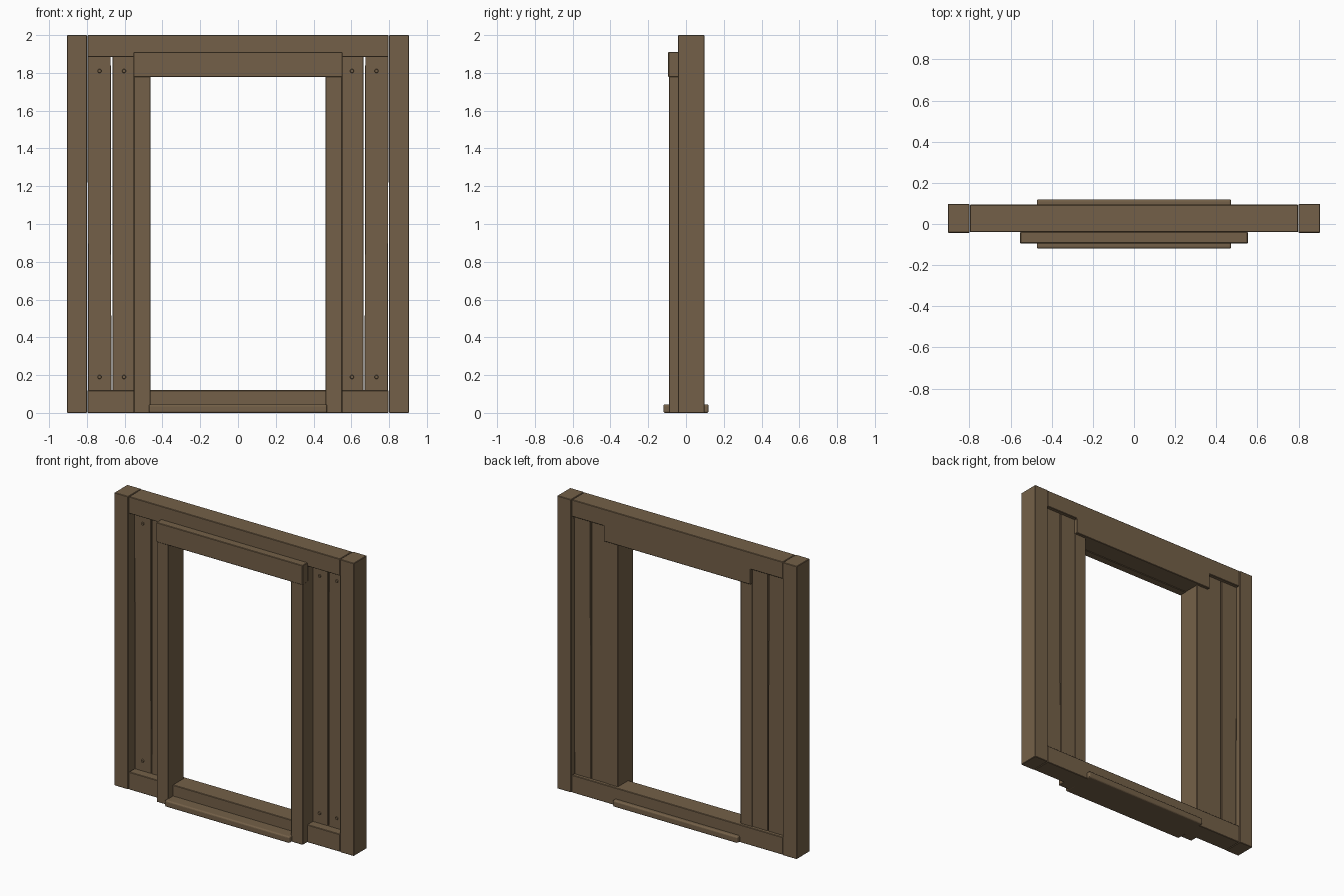
import bpy, bmesh, math
from mathutils import Matrix, Vector

if "Cube" in bpy.data.objects:
    bpy.data.objects.remove(bpy.data.objects["Cube"])

wood = bpy.data.materials.new("brown wood")
wood.diffuse_color = (0.175, 0.118, 0.065, 1)
wood.use_nodes = True
wood.node_tree.nodes["Principled BSDF"].inputs["Base Color"].default_value = wood.diffuse_color


def finish(name, bm, bevel=0.0, segments=1):
    bmesh.ops.recalc_face_normals(bm, faces=bm.faces)
    me = bpy.data.meshes.new(name)
    bm.to_mesh(me)
    bm.free()
    me.materials.append(wood)
    ob = bpy.data.objects.new(name, me)
    bpy.context.collection.objects.link(ob)
    if bevel:
        mod = ob.modifiers.new("edge", 'BEVEL')
        mod.width = bevel
        mod.segments = segments
    return ob


def box(name, x, y, z, bevel=0.003, segments=1, tilt=0.0):
    """Box from (min, max) ranges, optionally leaning a little in the front plane."""
    bm = bmesh.new()
    c = Vector([(a + b) / 2 for a, b in (x, y, z)])
    s = [b - a for a, b in (x, y, z)]
    m = (Matrix.Translation(c) @ Matrix.Rotation(tilt, 4, 'Y')
         @ Matrix.Diagonal((*s, 1)))
    bmesh.ops.create_cube(bm, size=1, matrix=m)
    return finish(name, bm, bevel, segments)


# header beam with a deeper middle over the opening
bm = bmesh.new()
outline = [(-0.797, 2.0), (-0.797, 1.885), (-0.553, 1.885), (-0.553, 1.78),
           (0.553, 1.78), (0.553, 1.885), (0.797, 1.885), (0.797, 2.0)]
face = bm.faces.new([bm.verts.new((x, -0.04, z)) for x, z in outline])
ext = bmesh.ops.extrude_face_region(bm, geom=[face])
bmesh.ops.translate(bm, vec=(0, 0.134, 0),
                    verts=[v for v in ext["geom"] if isinstance(v, bmesh.types.BMVert)])
finish("header_beam", bm, 0.003)

# bottom beam, front lintel and door sill
box("bottom_beam", (-0.797, 0.797), (-0.04, 0.094), (0, 0.12))
box("front_lintel", (-0.553, 0.553), (-0.094, -0.038), (1.777, 1.91))
box("door_sill", (-0.472, 0.472), (-0.12, 0.12), (0, 0.045), 0.01, 3)

for side, label in ((-1, "left"), (1, "right")):
    def span(a, b):
        return tuple(sorted((side * a, side * b)))

    # outer post and door jamb
    box(label + "_post", span(0.80, 0.905), (-0.043, 0.098), (0, 2))
    box(label + "_jamb", span(0.463, 0.552), (-0.09, 0.074), (0, 1.79))

    # two wall planks, slightly uneven so a thin gap shows between them
    box(label + "_inner_plank", span(0.545, 0.665), (0.02, 0.07), (0.10, 1.90), 0.002)
    box(label + "_outer_plank", span(0.672, 0.795), (0.02, 0.07), (0.10, 1.90), 0.002,
        tilt=-0.002 if side < 0 else 0.002)

    # round peg heads on the planks
    for px in (0.603, 0.733):
        for pz in (0.19, 1.81):
            bm = bmesh.new()
            m = (Matrix.Translation((side * px, 0.02, pz))
                 @ Matrix.Rotation(math.radians(90), 4, 'X'))
            bmesh.ops.create_cone(bm, cap_ends=True, segments=12, radius1=0.012,
                                  radius2=0.009, depth=0.016, matrix=m)
            finish(label + "_peg", bm)
